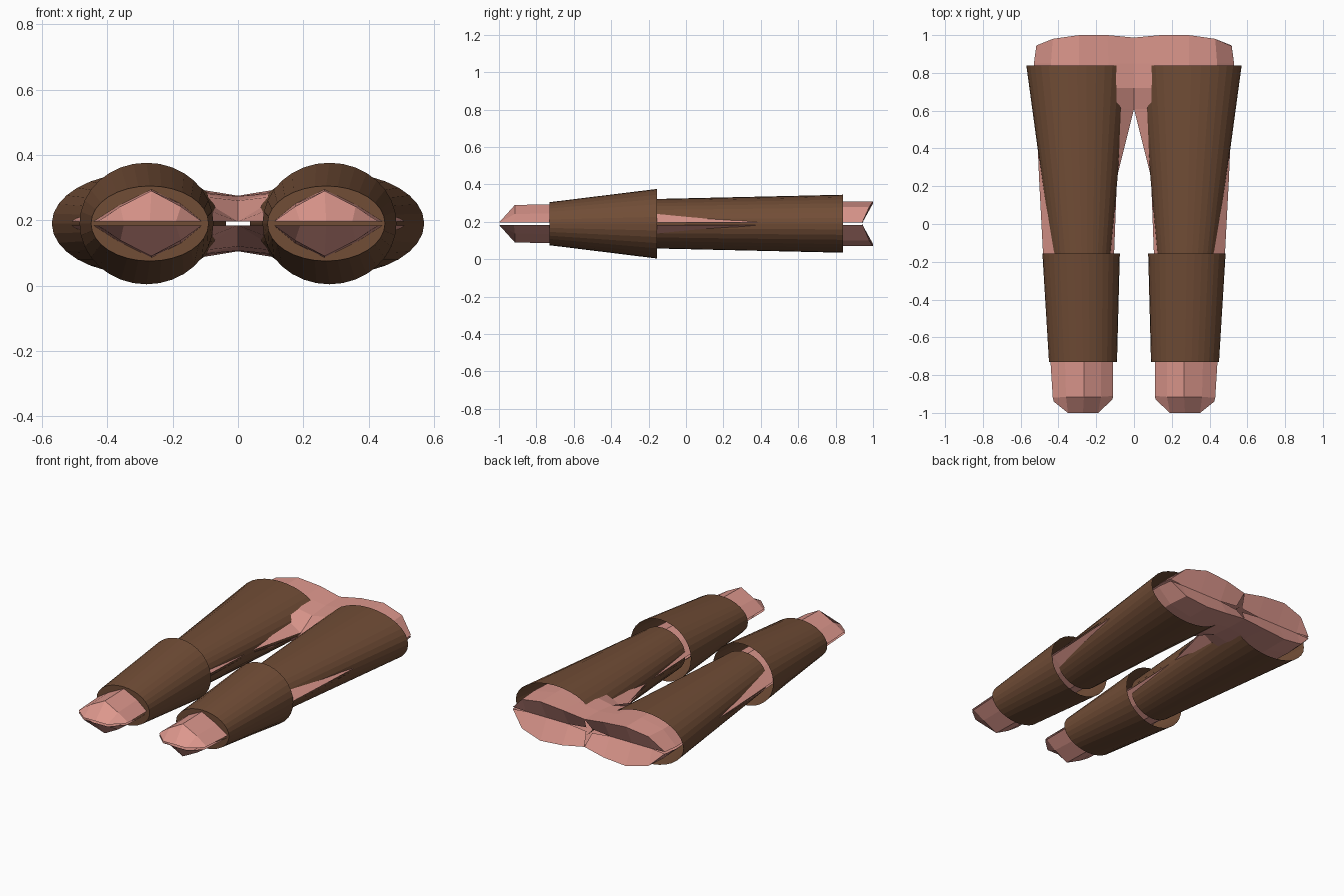
import bpy, bmesh, math

if "Cube" in bpy.data.objects:
    bpy.data.objects.remove(bpy.data.objects["Cube"])

MID = 0.19    # height of the horizontal symmetry plane
GAP = 0.006   # half of the thin side seam


def material(name, rgb):
    m = bpy.data.materials.new(name)
    m.diffuse_color = (*rgb, 1)
    m.use_nodes = True
    m.node_tree.nodes["Principled BSDF"].inputs["Base Color"].default_value = m.diffuse_color
    return m


skin = material("skin pink", (0.72, 0.31, 0.265))
leather = material("brown leather", (0.165, 0.074, 0.037))


def finish(name, bm, mat):
    mesh = bpy.data.meshes.new(name)
    bmesh.ops.recalc_face_normals(bm, faces=bm.faces)
    bm.to_mesh(mesh)
    bm.free()
    mesh.materials.append(mat)
    ob = bpy.data.objects.new(name, mesh)
    bpy.context.collection.objects.link(ob)
    return ob


# Leg shell rows from toe to hip: (x, y, height above the middle),
# each running from the outer side over the ridge to the inner side
def row(y, xs, hs):
    return [(x, y, h) for x, h in zip(xs, hs)]


rows = [
    [(.425, -.94, GAP), (.35, -1, GAP), (.27, -1, GAP), (.19, -1, GAP), (.115, -.93, GAP)],
    [(.43, -.92, GAP), (.36, -.915, .052), (.265, -.915, .10), (.175, -.915, .052), (.11, -.91, GAP)],
    row(-.73, (.442, .365, .265, .175, .11), (GAP, .055, .104, .06, GAP)),
    row(-.15, (.482, .40, .28, .175, .105), (GAP, .07, .11, .07, GAP)),
    row(.25, (.503, .41, .285, .165, .09), (GAP, .075, .112, .07, GAP)),
    row(.61, (.518, .43, .29, .13, 0), (GAP, .085, .115, .085, GAP)),
    row(.72, (.525, .435, .29, .13, 0), (GAP, .088, .117, .095, .07)),
    row(.85, (.53, .44, .29, .135, 0), (GAP, .09, .12, .10, .083)),
    [(.517, .945, GAP), (.43, .98, .09), (.29, 1, .12), (.14, 1, .108), (0, .987, .085)],
    # folded hip end, leaving a small opening in the middle
    [(.517, .942, GAP), (.43, .94, 0), (.29, .94, 0), (.14, .94, 0), (.02, .94, .012)],
]

bm = bmesh.new()
for sx in (1, -1):
    for sz in (1, -1):
        grid = [[bm.verts.new((sx * x, y, MID + sz * h)) for x, y, h in r] for r in rows]
        for a, b in zip(grid, grid[1:]):
            for i in range(4):
                bm.faces.new((a[i], a[i + 1], b[i + 1], b[i]))
bmesh.ops.remove_doubles(bm, verts=bm.verts, dist=0.004)
finish("legs_and_hips", bm, skin)


# Tapered elliptical sleeve, closed at the front and open at the back
def sleeve(name, front, back, side, n=32):
    bm = bmesh.new()
    rings = []
    for y, cx, rx, rz in (front, back):
        rings.append([bm.verts.new((side * (cx + rx * math.cos(t)), y, MID + rz * math.sin(t)))
                      for t in (2 * math.pi * k / n for k in range(n))])
    a, b = rings
    for k in range(n):
        j = (k + 1) % n
        bm.faces.new((a[k], a[j], b[j], b[k]))
    bm.faces.new(a)
    finish(name, bm, leather)


for label, side in (("right", 1), ("left", -1)):
    sleeve(label + "_shin_sleeve", (-.73, .27, .18, .115), (-.155, .28, .205, .186), side)
    sleeve(label + "_thigh_sleeve", (-.17, .278, .155, .132), (.84, .303, .267, .155), side)
